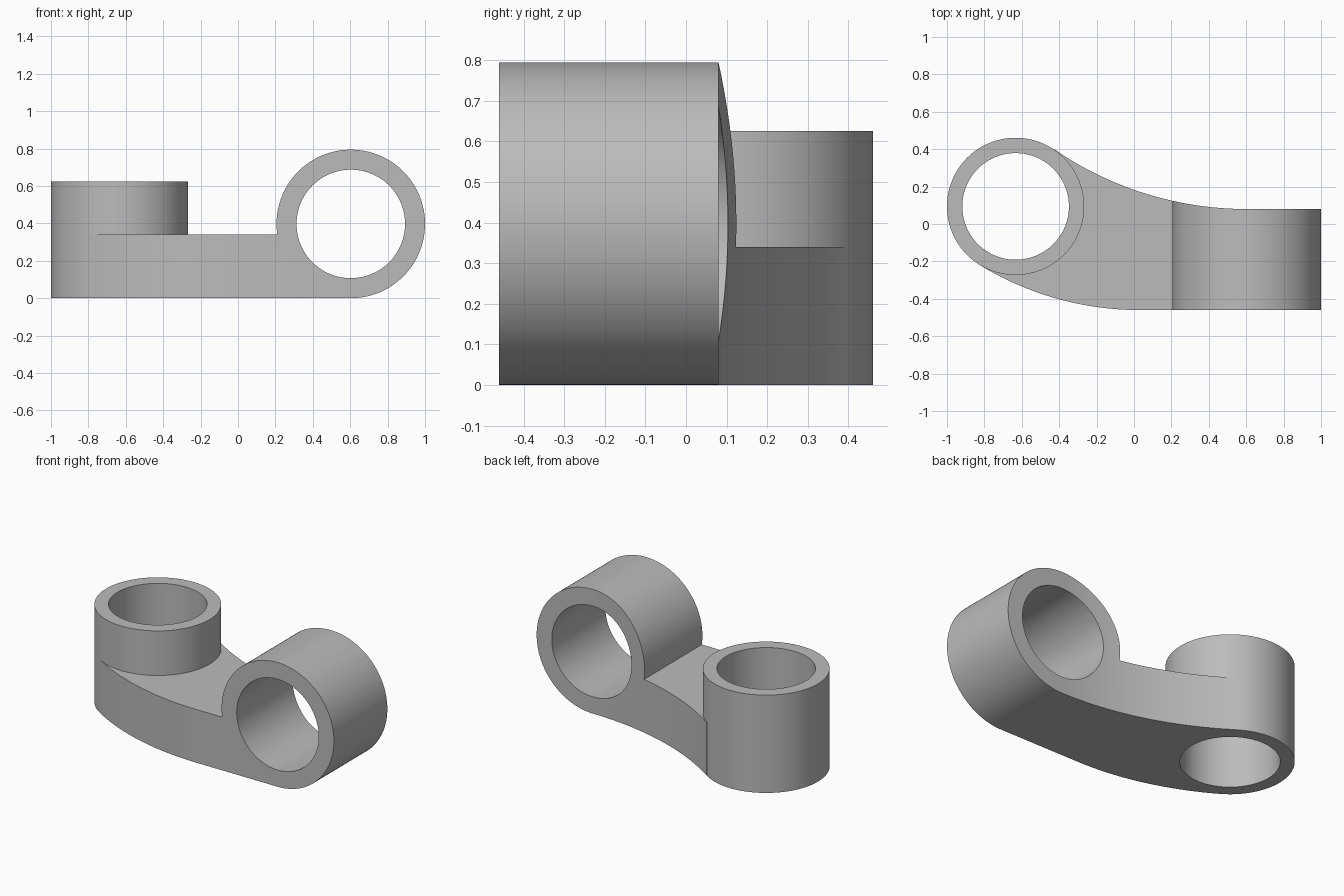
import bpy, bmesh
from math import pi, sin, cos, atan2, radians
from mathutils import Vector

default = bpy.data.objects.get("Cube")
if default:
    bpy.data.objects.remove(default, do_unlink=True)

metal = bpy.data.materials.new("plain grey")
metal.use_nodes = True
GREY = (0.5, 0.5, 0.5, 1)
metal.diffuse_color = GREY
metal.node_tree.nodes["Principled BSDF"].inputs["Base Color"].default_value = GREY

# Main dimensions: upright ring and cross ring, joined by a curved arm
UP = Vector((-0.633, 0.094))
UP_R, UP_HOLE, UP_TOP = 0.367, 0.285, 0.625
CROSS = Vector((0.603, 0.397))
CROSS_R, CROSS_HOLE = 0.397, 0.29
FRONT, BACK, ARM_TOP = -0.46, 0.08, 0.34


def arc(centre, radius, a, b, n):
    """Points on an arc from angle a to angle b."""
    return [centre + radius * Vector((cos(a + (b - a) * i / n), sin(a + (b - a) * i / n)))
            for i in range(n + 1)]


def prism(name, points, low, high, along_y=False):
    """Extrude a flat outline along z, or along y."""
    bm = bmesh.new()
    place = (lambda p, h: (p.x, h, p.y)) if along_y else (lambda p, h: (p.x, p.y, h))
    face = bm.faces.new([bm.verts.new(place(p, low)) for p in points])
    grown = bmesh.ops.extrude_face_region(bm, geom=[face])["geom"]
    shift = Vector((0, high - low, 0)) if along_y else Vector((0, 0, high - low))
    bmesh.ops.translate(bm, vec=shift, verts=[g for g in grown if isinstance(g, bmesh.types.BMVert)])
    bmesh.ops.recalc_face_normals(bm, faces=bm.faces)
    mesh = bpy.data.meshes.new(name)
    bm.to_mesh(mesh)
    bm.free()
    mesh.materials.append(metal)
    obj = bpy.data.objects.new(name, mesh)
    bpy.context.collection.objects.link(obj)
    return obj


def disc(name, centre, radius, low, high, along_y=False):
    return prism(name, arc(centre, radius, 0, 2 * pi, 128)[:-1], low, high, along_y)


def combine(target, tool, operation):
    """Apply a boolean and remove the tool object."""
    mod = target.modifiers.new(operation, "BOOLEAN")
    mod.operation, mod.solver, mod.object = operation, "EXACT", tool
    bpy.context.view_layer.objects.active = target
    bpy.ops.object.modifier_apply(modifier=mod.name)
    bpy.data.objects.remove(tool, do_unlink=True)


# Plan outline: both long sides are arcs tangent to the upright ring
back_r = 1.819
back_c = Vector((CROSS.x, BACK + back_r))
front_r = 1.636
front_c = Vector((0.03, FRONT + front_r))
to_ring = UP - back_c
back_end = atan2(to_ring.y, to_ring.x) % (2 * pi)
from_front = UP - front_c
front_end = atan2(from_front.y, from_front.x) % (2 * pi)
plan = arc(front_c, front_r, front_end, 1.5 * pi, 32)
plan += [Vector((1.1, FRONT)), Vector((1.1, BACK))]
plan += arc(back_c, back_r, 1.5 * pi, back_end, 40)
plan.append(UP)

# Side outline: low arm running into the round cross ring
join = pi - atan2(ARM_TOP - CROSS.y, -(CROSS_R ** 2 - (ARM_TOP - CROSS.y) ** 2) ** 0.5) % (2 * pi)
join = pi - join if join > 0 else pi + abs(join)
side = [Vector((-1.1, 0))] + arc(CROSS, CROSS_R, -pi / 2, join, 110) + [Vector((-1.1, ARM_TOP))]

# Arm and cross ring share one body
body = prism("bracket_body", plan, -0.1, 0.9)
combine(body, prism("side_shape", side, -0.8, 0.8, True), "INTERSECT")

# Upright ring, then both bores
combine(body, disc("upright_ring", UP, UP_R, 0, UP_TOP), "UNION")
combine(body, disc("upright_bore", UP, UP_HOLE, -0.2, 1), "DIFFERENCE")
combine(body, disc("cross_bore", CROSS, CROSS_HOLE, -0.9, 0.9, True), "DIFFERENCE")

bpy.ops.object.select_all(action="DESELECT")
body.select_set(True)
bpy.context.view_layer.objects.active = body
bpy.ops.object.shade_smooth_by_angle(angle=radians(30))
